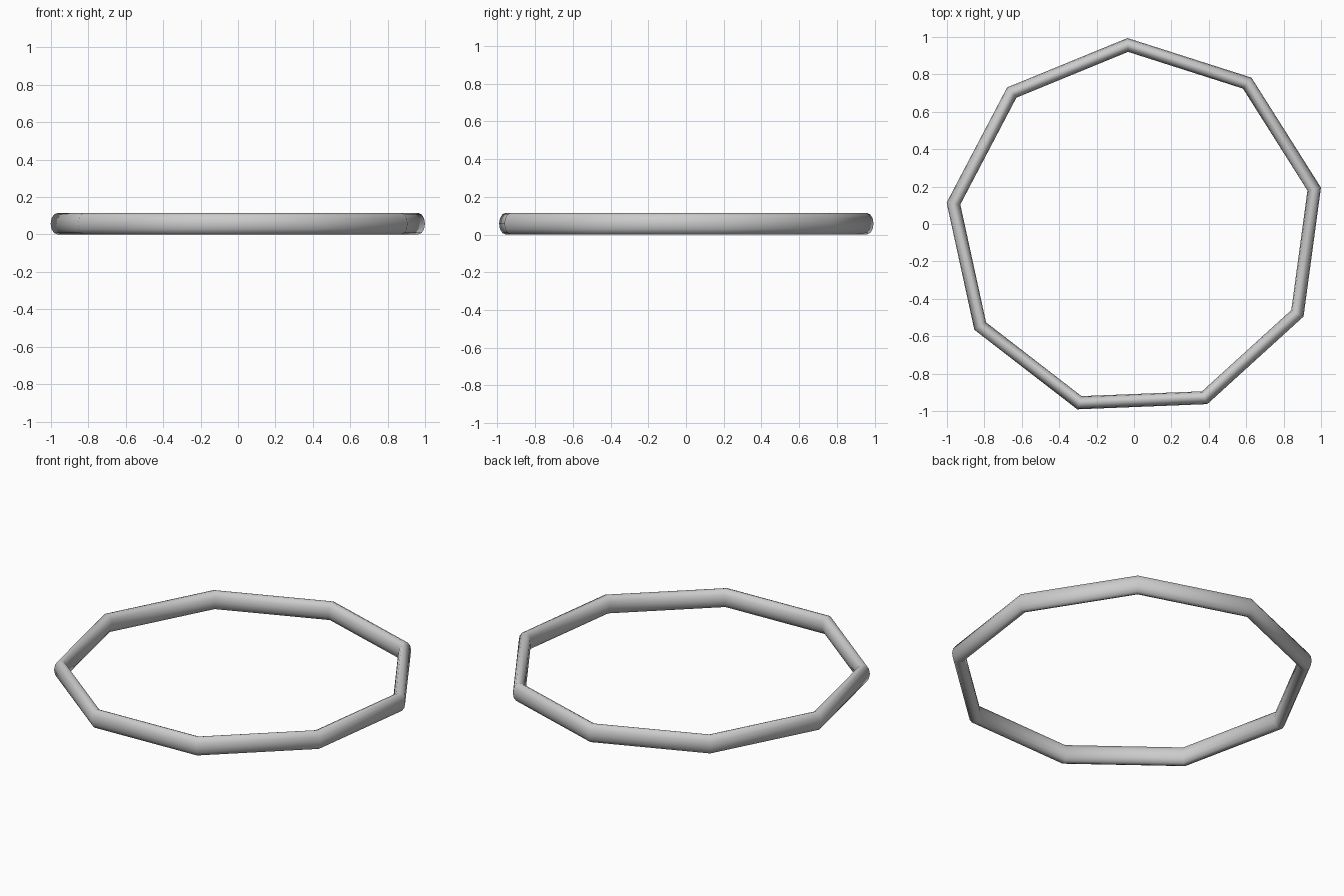
import bpy, bmesh, math

cube = bpy.data.objects.get("Cube")
if cube:
    bpy.data.objects.remove(cube, do_unlink=True)

SIDES, SECTION = 9, 12
RADIUS = 0.98            # centre line of the tube, at its corners
HALF_W, HALF_H = 0.037, 0.0575
TURN = math.radians(92.3)
CX, CY = 0.006, -0.022

grey = bpy.data.materials.new("light_grey")
grey.use_nodes = True
colour = (0.6, 0.6, 0.6, 1)
grey.diffuse_color = colour
grey.node_tree.nodes["Principled BSDF"].inputs["Base Color"].default_value = colour

# Nine-sided ring swept with an upright oval section
bm = bmesh.new()
loops = []
for i in range(SIDES):
    a = TURN + math.tau * i / SIDES
    loop = []
    for j in range(SECTION):
        t = math.tau * j / SECTION
        r = RADIUS + HALF_W * math.cos(t)
        loop.append(bm.verts.new((CX + r * math.cos(a), CY + r * math.sin(a),
                                  HALF_H * (1 + math.sin(t)))))
    loops.append(loop)
for i in range(SIDES):
    p, q = loops[i], loops[(i + 1) % SIDES]
    for j in range(SECTION):
        k = (j + 1) % SECTION
        bm.faces.new((p[j], q[j], q[k], p[k])).smooth = True
bmesh.ops.recalc_face_normals(bm, faces=bm.faces)
mesh = bpy.data.meshes.new("ring")
bm.to_mesh(mesh)
bm.free()
mesh.materials.append(grey)
ring = bpy.data.objects.new("ring", mesh)
bpy.context.collection.objects.link(ring)
